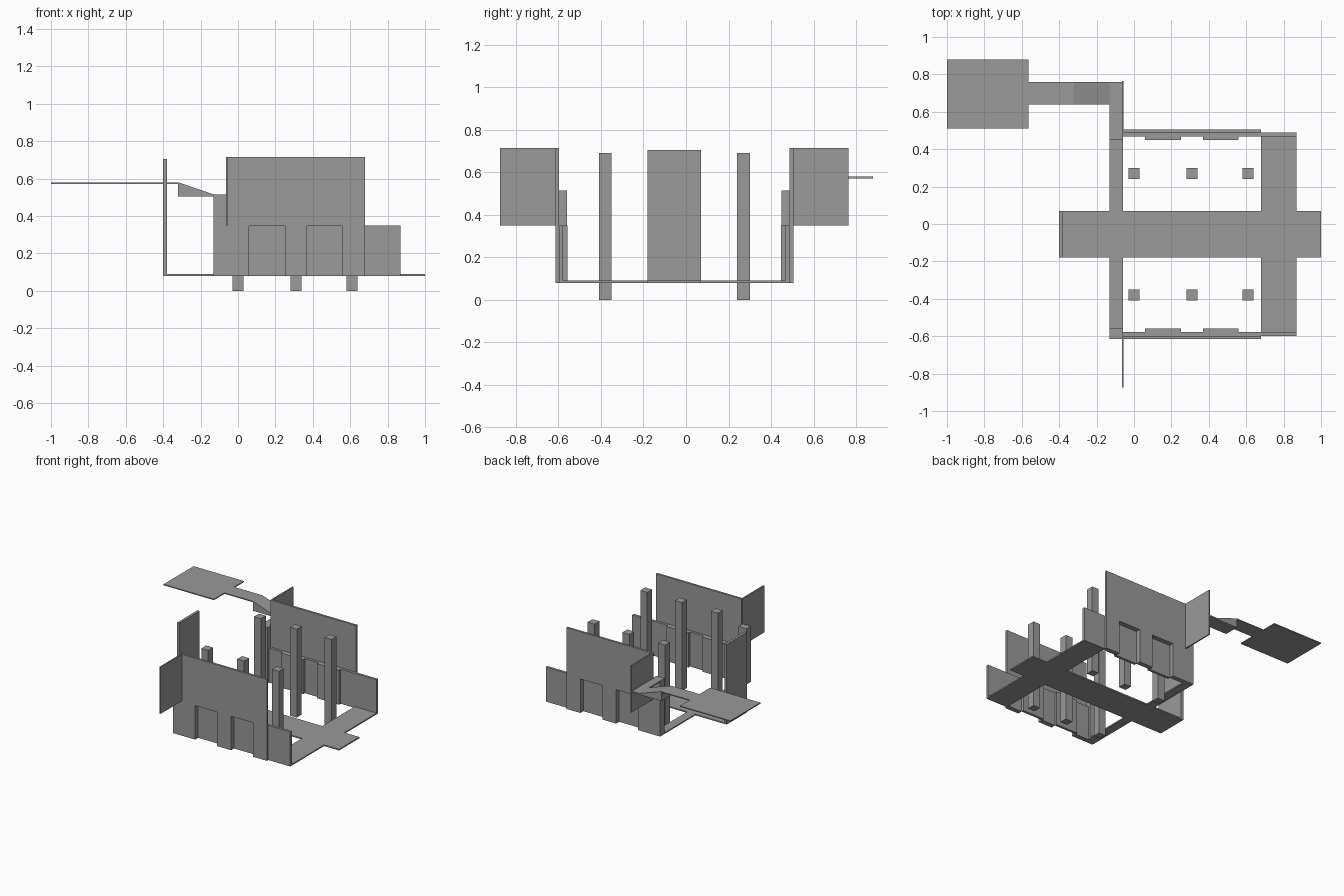
import bpy
import bmesh

if "Cube" in bpy.data.objects:
    bpy.data.objects.remove(bpy.data.objects["Cube"], do_unlink=True)

grey = bpy.data.materials.new("plain grey")
grey.use_nodes = True
COLOUR = (0.32, 0.32, 0.32, 1)
grey.diffuse_color = COLOUR
grey.node_tree.nodes["Principled BSDF"].inputs["Base Color"].default_value = COLOUR

MID_Y = -0.055          # the two side walls mirror about this line
FLOOR, SILL = 0.08, 0.35


def prism(name, profile, y0, y1):
    """Extrude an x-z outline from y0 to y1."""
    bm = bmesh.new()
    face = bm.faces.new([bm.verts.new((x, y0, z)) for x, z in profile])
    new = bmesh.ops.extrude_face_region(bm, geom=[face])["geom"]
    verts = [v for v in new if isinstance(v, bmesh.types.BMVert)]
    bmesh.ops.translate(bm, verts=verts, vec=(0, y1 - y0, 0))
    bmesh.ops.recalc_face_normals(bm, faces=bm.faces)
    mesh = bpy.data.meshes.new(name)
    bm.to_mesh(mesh)
    bm.free()
    mesh.materials.append(grey)
    obj = bpy.data.objects.new(name, mesh)
    bpy.context.collection.objects.link(obj)
    return obj


def box(name, x, y, z):
    return prism(name, [(x[0], z[0]), (x[1], z[0]), (x[1], z[1]), (x[0], z[1])], *y)


# Floor: long aisle, narrow and wide cross strips
box("floor_aisle", (-0.4, 1.0), (-0.18, 0.07), (FLOOR, 0.09))
box("narrow_cross_strip", (-0.13, -0.06), (-0.6, 0.49), (FLOOR, 0.09))
box("wide_cross_strip", (0.68, 0.87), (-0.59, 0.48), (FLOOR, 0.09))
box("end_panel", (-0.4, -0.38), (-0.18, 0.07), (FLOOR, 0.705))

# Posts
for i, x in enumerate((0, 0.31, 0.61)):
    for side, y in (("front", -0.38), ("back", 0.27)):
        box(f"{side}_post_{i + 1}", (x - 0.03, x + 0.03), (y - 0.03, y + 0.03), (0, 0.69))

# Side walls, outlined around the door recesses
DOORS = ((0.06, 0.25), (0.37, 0.56))


def notched(x0, x1, top):
    outline = [(x0, top), (x0, FLOOR)]
    for a, b in DOORS:
        outline += [(a, FLOOR), (a, SILL - 0.005), (b, SILL - 0.005), (b, FLOOR)]
    return outline + [(x1, FLOOR), (x1, top)]


for side, s in (("front", -1), ("back", 1)):
    def span(inner, outer):
        return sorted((MID_Y + s * inner, MID_Y + s * outer))

    prism(f"{side}_wall", notched(-0.06, 0.68, 0.715), *span(0.543, 0.56))
    prism(f"{side}_wall_lining", notched(-0.06, 0.87, SILL), *span(0.523, 0.543))
    for i, door in enumerate(DOORS):
        box(f"{side}_recess_panel_{i + 1}", door, span(0.503, 0.523), (FLOOR, SILL))
    box(f"{side}_corner_panel", (-0.13, -0.06), span(0.505, 0.56), (FLOOR, 0.515))
    box(f"{side}_fin", (-0.065, -0.055), span(0.55, 0.82), (SILL, 0.715))

# Raised walkway and platform
box("walkway_start", (-0.13, -0.06), (0.45, 0.76), (0.505, 0.515))
prism("walkway_ramp", [(-0.13, 0.505), (-0.13, 0.515), (-0.32, 0.58), (-0.32, 0.505)], 0.64, 0.76)
box("walkway", (-0.565, -0.32), (0.64, 0.76), (0.572, 0.58))
box("platform", (-1.0, -0.565), (0.51, 0.88), (0.572, 0.58))
